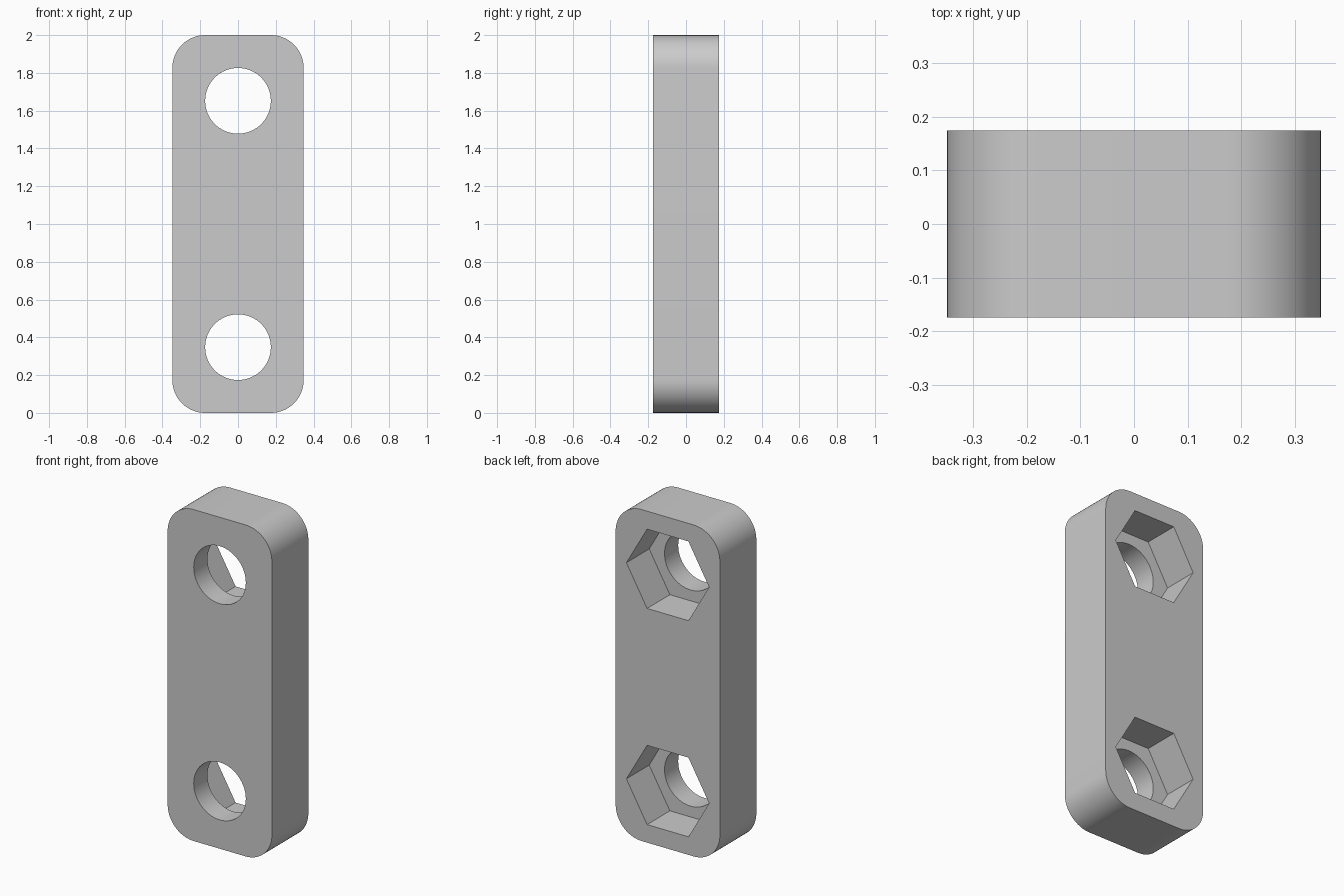
import bpy
import bmesh
from math import cos, sin, pi, radians

old = bpy.data.objects.get("Cube")
if old:
    bpy.data.objects.remove(old, do_unlink=True)

UNIT = 2 / 23            # the plate is 23 units tall
WIDTH, HEIGHT, DEPTH = 8 * UNIT, 23 * UNIT, 4 * UNIT
CORNER = 2 * UNIT
HOLE_RADIUS = 2 * UNIT
HEX_RADIUS = 3.175 * UNIT
HEX_DEPTH = 2.5 * UNIT
HOLE_HEIGHTS = {"lower": 4 * UNIT, "upper": HEIGHT - 4 * UNIT}

grey = bpy.data.materials.new("plain grey")
grey.use_nodes = True
colour = (0.6, 0.6, 0.6, 1)
grey.diffuse_color = colour
grey.node_tree.nodes["Principled BSDF"].inputs["Base Color"].default_value = colour


def arc(cx, cz, radius, start, end, steps):
    """Points along an arc in the front plane, ends included."""
    angles = [start + (end - start) * i / steps for i in range(steps + 1)]
    return [(cx + radius * cos(a), cz + radius * sin(a)) for a in angles]


def prism(name, outline, y_front, y_back):
    """Extrude an (x, z) outline from front to back."""
    bm = bmesh.new()
    face = bm.faces.new([bm.verts.new((x, y_front, z)) for x, z in outline])
    result = bmesh.ops.extrude_face_region(bm, geom=[face])
    moved = [g for g in result["geom"] if isinstance(g, bmesh.types.BMVert)]
    bmesh.ops.translate(bm, verts=moved, vec=(0, y_back - y_front, 0))
    bmesh.ops.recalc_face_normals(bm, faces=bm.faces[:])
    mesh = bpy.data.meshes.new(name)
    bm.to_mesh(mesh)
    bm.free()
    mesh.materials.append(grey)
    obj = bpy.data.objects.new(name, mesh)
    bpy.context.collection.objects.link(obj)
    return obj


# Plate with rounded corners
outline = []
dx, dz = WIDTH / 2 - CORNER, HEIGHT / 2 - CORNER
for i, (sx, sz) in enumerate([(1, 1), (-1, 1), (-1, -1), (1, -1)]):
    outline += arc(sx * dx, HEIGHT / 2 + sz * dz, CORNER,
                   i * pi / 2, (i + 1) * pi / 2, 16)
plate = prism("link_plate", outline, -DEPTH / 2, DEPTH / 2)
bpy.context.view_layer.objects.active = plate

# Round bolt holes right through, hexagonal nut pockets in the back
cutters = []
for label, z in HOLE_HEIGHTS.items():
    cutters.append(prism(label + "_hole_cutter",
                         arc(0, z, HOLE_RADIUS, 0, 2 * pi, 64)[:-1],
                         -DEPTH, DEPTH))
    cutters.append(prism(label + "_nut_cutter",
                         arc(0, z, HEX_RADIUS, 0, 2 * pi, 6)[:-1],
                         DEPTH / 2 - HEX_DEPTH, DEPTH))

for cutter in cutters:
    cutter.hide_render = True
    cut = plate.modifiers.new(cutter.name, "BOOLEAN")
    cut.operation = "DIFFERENCE"
    cut.solver = "EXACT"
    cut.object = cutter
    bpy.ops.object.modifier_apply(modifier=cut.name)
    bpy.data.objects.remove(cutter, do_unlink=True)

# Smooth curves with crisp edges
bpy.ops.object.select_all(action="DESELECT")
plate.select_set(True)
bpy.ops.object.shade_smooth_by_angle(angle=radians(30))
